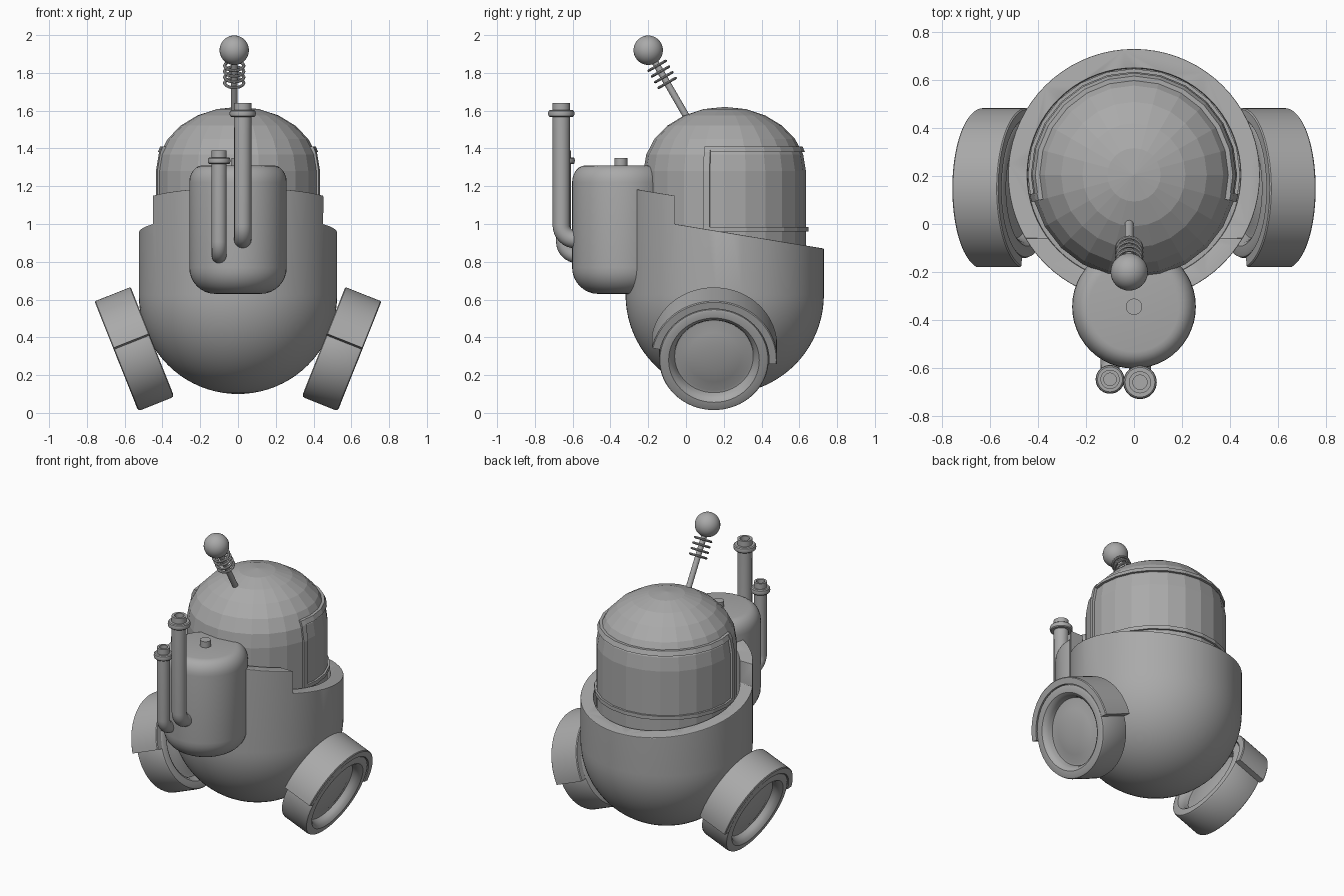
import bpy, bmesh, math
from mathutils import Matrix, Vector

if "Cube" in bpy.data.objects:
    bpy.data.objects.remove(bpy.data.objects["Cube"])

grey = bpy.data.materials.new("mid grey")
grey.diffuse_color = (0.4, 0.4, 0.4, 1)
grey.use_nodes = True
grey.node_tree.nodes["Principled BSDF"].inputs["Base Color"].default_value = grey.diffuse_color


def finish(ob, smooth=True):
    ob.data.materials.clear()
    ob.data.materials.append(grey)
    bpy.ops.object.select_all(action='DESELECT')
    ob.select_set(True)
    bpy.context.view_layer.objects.active = ob
    if smooth:
        bpy.ops.object.shade_smooth_by_angle(angle=math.radians(35))
    return ob


def lathe(name, profile, mat=Matrix(), n=48, a0=0, a1=360, ring=False, smooth=True):
    """Spin (radius, height) points about local z; ring=True closes the profile."""
    full = a1 - a0 >= 360
    bm = bmesh.new()
    cols = []
    for i in range(n if full else n + 1):
        a = math.radians(a0 + (a1 - a0) * i / n)
        cols.append([bm.verts.new((r * math.cos(a), r * math.sin(a), z)) for r, z in profile])
    m = len(profile)
    for i in range(n):
        c, d = cols[i], cols[(i + 1) % len(cols)]
        for j in range(m if ring else m - 1):
            k = (j + 1) % m
            bm.faces.new((c[j], d[j], d[k], c[k]))
    if not full:
        bm.faces.new(cols[0])
        bm.faces.new(cols[-1])
    bmesh.ops.remove_doubles(bm, verts=bm.verts, dist=1e-5)
    bmesh.ops.transform(bm, matrix=mat, verts=bm.verts)
    bmesh.ops.recalc_face_normals(bm, faces=bm.faces)
    me = bpy.data.meshes.new(name)
    bm.to_mesh(me)
    bm.free()
    ob = bpy.data.objects.new(name, me)
    bpy.context.collection.objects.link(ob)
    return finish(ob, smooth)


def arc(cr, cz, rx, rz, d0, d1, n):
    """Elliptical run of profile points between two angles in degrees."""
    return [(max(0, cr + rx * math.cos(math.radians(d0 + (d1 - d0) * i / n))),
             cz + rz * math.sin(math.radians(d0 + (d1 - d0) * i / n))) for i in range(n + 1)]


T = Matrix.Translation
CY = 0.205
axis = T((0, CY, 0))

# Round cup body, hollow at the top
body = lathe("body", arc(0, 0.625, 0.525, 0.525, -90, 0, 20)
             + [(0.525, 1.4), (0.445, 1.4), (0.445, 0.8), (0, 0.8)], axis, n=72)

# Slanted, stepped rim cut from the side
bm = bmesh.new()
side = [(0.9, 0.842), (-0.06, 1.0), (-0.06, 1.15), (-0.5, 1.223), (-0.5, 2), (0.9, 2)]
face = bm.faces.new([bm.verts.new((-1, y, z)) for y, z in side])
out = bmesh.ops.extrude_face_region(bm, geom=[face])
bmesh.ops.translate(bm, vec=(2, 0, 0), verts=[v for v in out["geom"] if isinstance(v, bmesh.types.BMVert)])
bmesh.ops.recalc_face_normals(bm, faces=bm.faces)
me = bpy.data.meshes.new("rim_cutter")
bm.to_mesh(me)
bm.free()
cutter = bpy.data.objects.new("rim_cutter", me)
cutter.hide_render = True
bpy.context.collection.objects.link(cutter)
cut = body.modifiers.new("rim", 'BOOLEAN')
cut.operation, cut.solver, cut.object = 'DIFFERENCE', 'EXACT', cutter
bev = body.modifiers.new("soft rim", 'BEVEL')
bev.width, bev.segments, bev.limit_method, bev.angle_limit = 0.012, 2, 'ANGLE', math.radians(50)
finish(body, False)
bpy.ops.object.convert(target='MESH')
bpy.data.objects.remove(cutter)
finish(body)

# Faceted domed head
lathe("head", [(0, 0.82), (0.43, 0.82)] + arc(0, 1.28, 0.43, 0.34, 0, 90, 6), axis, n=24, smooth=False)

# Visor frame: top and bottom bands plus two uprights
lathe("visor_frame_top", [(0.38, 1.38), (0.425, 1.38), (0.412, 1.41), (0.37, 1.41)],
      axis, 14, -15, 195, True, False)
lathe("visor_frame_bottom", [(0.41, 0.96), (0.443, 0.96), (0.443, 0.985), (0.41, 0.985)],
      axis, 14, -15, 195, True, False)
upright = [(0.40, 0.85), (0.442, 0.85), (0.442, 1.28), (0.425, 1.38), (0.412, 1.41), (0.37, 1.41), (0.40, 1.28)]
for label, a in (("right", -15), ("left", 190.5)):
    lathe("visor_frame_" + label, upright, axis, 1, a, a + 4.5, True, False)

# Tilted antenna with coil rings and a ball
tilt = T((-0.02, -0.2, 1.92)) @ Matrix.Rotation(math.radians(30), 4, 'X')
lathe("antenna_rod", [(0, -0.46), (0.018, -0.46), (0.018, 0), (0, 0)], tilt, 16)
lathe("antenna_ball", arc(0, 0, 0.078, 0.078, -90, 90, 16), tilt, 32)
for i in range(4):
    lathe(f"antenna_ring_{i + 1}", arc(0.05, -0.095 - 0.035 * i, 0.009, 0.007, 0, 315, 7), tilt, 32, ring=True)

# Rounded tank with a small cap
tank_at = T((0, -0.345, 0))
lathe("tank", [(0, 0.63)] + arc(0.12, 0.77, 0.138, 0.14, -90, 0, 8)
      + arc(0.188, 1.22, 0.07, 0.09, 0, 90, 6) + [(0, 1.31)], tank_at)
lathe("tank_cap", [(0, 1.3), (0.034, 1.3), (0.034, 1.35), (0, 1.35)], tank_at, 24)

# Exhaust pipes: bent tube, then hollow end with collar
for name, x, y, r, R, low, top in (("tall_pipe", 0.025, -0.66, 0.046, 0.07, 0.917, 1.64),
                                   ("short_pipe", -0.10, -0.648, 0.04, 0.06, 0.832, 1.39)):
    b = 0.075
    path = [(x, -0.5, low)]
    for i in range(9):
        a = math.radians(90 * i / 8)
        path.append((x, y + b - b * math.sin(a), low + b - b * math.cos(a)))
    path.append((x, y, top - 0.12))
    cu = bpy.data.curves.new(name, 'CURVE')
    cu.dimensions, cu.bevel_depth, cu.bevel_resolution = '3D', r, 6
    sp = cu.splines.new('POLY')
    sp.points.add(len(path) - 1)
    for p, co in zip(sp.points, path):
        p.co = (*co, 1)
    ob = bpy.data.objects.new(name, cu)
    bpy.context.collection.objects.link(ob)
    finish(ob, False)
    bpy.ops.object.convert(target='MESH')
    finish(bpy.context.view_layer.objects.active)
    c = top - 0.055
    lathe(name + "_end", [(r, top - 0.13), (r, c - 0.018)]
          + arc(R - 0.008, c, 0.008, 0.018, -90, 90, 4)
          + [(r, c + 0.018), (r, top), (r * 0.65, top), (r * 0.65, top - 0.06), (0, top - 0.06)],
          T((x, y, 0)), 32)

# Splayed wheels with recessed hubs, and fenders over them
half = [(0, 0.075), (0.07, 0.072), (0.14, 0.062), (0.195, 0.046), (0.208, 0.046), (0.214, 0.07),
        (0.224, 0.09), (0.24, 0.1025), (0.276, 0.1025), (0.286, 0.098), (0.29, 0.088)]
tyre = half + [(r, -t) for r, t in reversed(half)]
guard = [(0.292, -0.103), (0.33, -0.103), (0.335, -0.098), (0.335, 0.098), (0.33, 0.103), (0.292, 0.103)]
up = Vector((0.37, 0, 0.93)).normalized()
fwd = Vector((0, 1, 0))
frame = Matrix((fwd, up, fwd.cross(up))).transposed().to_4x4()
for label, s in (("right", 1), ("left", -1)):
    place = Matrix.Diagonal((s, 1, 1, 1)) @ T((0.54, 0.148, 0.317)) @ frame
    lathe(label + "_wheel", tyre, place, 64)
    lathe(label + "_fender", guard, place, 40, -4, 168, True)
